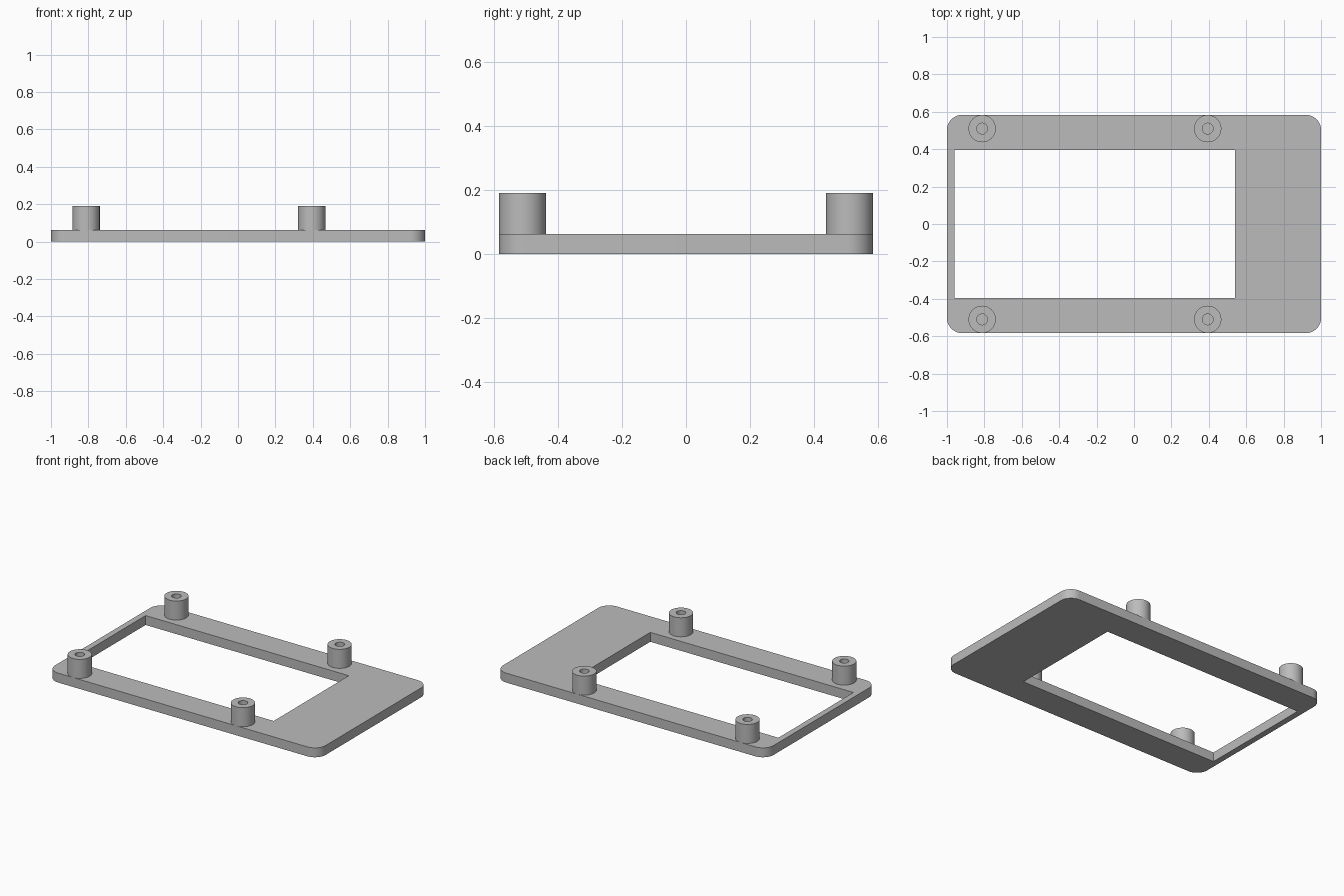
import bpy, bmesh
from math import cos, sin, pi, radians
from mathutils import Matrix

cube = bpy.data.objects.get("Cube")
if cube:
    bpy.data.objects.remove(cube, do_unlink=True)

PLATE_TOP, POST_TOP = 0.063, 0.19
HALF_X, HALF_Y, CORNER = 1.0, 0.583, 0.08
POST_R, HOLE_R, POST_Y = 0.073, 0.029, 0.51

grey = bpy.data.materials.new("grey plastic")
grey.use_nodes = True
GREY = (0.5, 0.5, 0.5, 1)
grey.diffuse_color = GREY
grey.node_tree.nodes["Principled BSDF"].inputs["Base Color"].default_value = GREY


def finish(bm, name):
    """Turn a bmesh into a grey object with sharp edges kept."""
    bmesh.ops.recalc_face_normals(bm, faces=bm.faces[:])
    mesh = bpy.data.meshes.new(name)
    bm.to_mesh(mesh)
    bm.free()
    mesh.materials.append(grey)
    obj = bpy.data.objects.new(name, mesh)
    bpy.context.collection.objects.link(obj)
    bpy.ops.object.select_all(action="DESELECT")
    obj.select_set(True)
    bpy.context.view_layer.objects.active = obj
    bpy.ops.object.shade_smooth_by_angle(angle=radians(30))


def add_loop(bm, points):
    verts = [bm.verts.new((x, y, 0)) for x, y in points]
    return [bm.edges.new((v, verts[i - 1])) for i, v in enumerate(verts)]


# Rounded base plate with an off-centre rectangular window
outline = []
steps = 12
for quarter, (sx, sy) in enumerate([(1, 1), (-1, 1), (-1, -1), (1, -1)]):
    for i in range(steps + 1):
        a = (quarter + i / steps) * pi / 2
        outline.append((sx * (HALF_X - CORNER) + CORNER * cos(a),
                        sy * (HALF_Y - CORNER) + CORNER * sin(a)))
window = [(-0.96, -0.396), (0.541, -0.396), (0.541, 0.396), (-0.96, 0.396)]

bm = bmesh.new()
edges = add_loop(bm, outline) + add_loop(bm, window)
bmesh.ops.triangle_fill(bm, edges=edges, use_beauty=True)
top = bmesh.ops.extrude_face_region(bm, geom=bm.faces[:], use_keep_orig=True)
bmesh.ops.translate(bm, vec=(0, 0, PLATE_TOP),
                    verts=[g for g in top["geom"] if isinstance(g, bmesh.types.BMVert)])
finish(bm, "base_plate")

# Four hollow mounting posts, each a turned ring profile
for side, x in (("right", -0.812), ("left", 0.394)):
    for end, y in (("front", -POST_Y), ("back", POST_Y)):
        bm = bmesh.new()
        profile = [(POST_R, PLATE_TOP), (POST_R, POST_TOP),
                   (HOLE_R, POST_TOP), (HOLE_R, PLATE_TOP)]
        verts = [bm.verts.new((r, 0, z)) for r, z in profile]
        ring = [bm.edges.new((v, verts[i - 1])) for i, v in enumerate(verts)]
        bmesh.ops.spin(bm, geom=verts + ring, cent=(0, 0, 0), axis=(0, 0, 1),
                       angle=2 * pi, steps=48, use_merge=True)
        bmesh.ops.remove_doubles(bm, verts=bm.verts[:], dist=0.0001)
        bmesh.ops.transform(bm, matrix=Matrix.Translation((x, y, 0)), verts=bm.verts[:])
        finish(bm, f"mounting_post_{end}_{side}")
